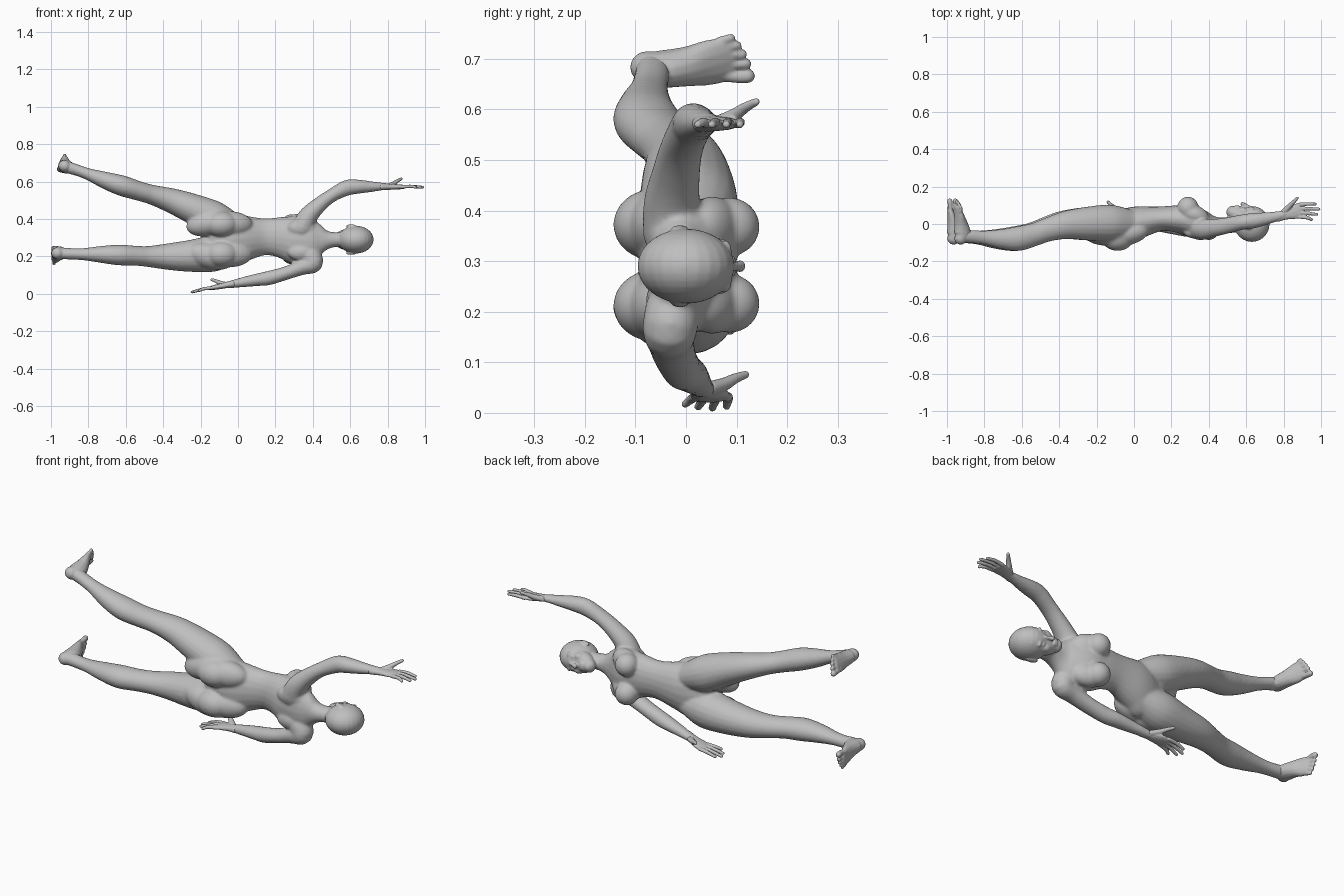
import bpy, bmesh, math
from mathutils import Vector, Matrix

V = Vector
grey = bpy.data.materials.new("plain grey")
grey.diffuse_color = (0.52, 0.52, 0.52, 1)


def spline(rows, n=5):
    """Catmull-Rom through rows of equal length"""
    out = []
    for i in range(len(rows) - 1):
        a, b, c, d = (rows[min(max(i + k, 0), len(rows) - 1)] for k in (-1, 0, 1, 2))
        for s in range(n):
            t = s / n
            out.append([0.5 * (2 * q + (r - p) * t + (2 * p - 5 * q + 4 * r - w) * t * t
                               + (3 * q - p - 3 * r + w) * t ** 3) for p, q, r, w in zip(a, b, c, d)])
    return out + [list(rows[-1])]


def tube(bm, rows, up=V((0, 1, 0)), sides=20, cap=1.0):
    """Closed loft: rows are x, y, z, radius along up, radius across"""
    rows = spline(rows)
    pts = [V(r[:3]) for r in rows]
    rings = []
    for i, r in enumerate(rows):
        d = (pts[min(i + 1, len(pts) - 1)] - pts[max(i - 1, 0)]).normalized()
        u = (up - d * up.dot(d)).normalized()
        rings.append((pts[i], u, d.cross(u), r[3], r[4], d))

    def dome(ring, sgn):
        p, u, v, a, b, d = ring
        return [(p + d * sgn * cap * min(a, b) * math.sin(t), u, v, a * math.cos(t), b * math.cos(t), d)
                for t in (0.4, 0.8, 1.15, 1.45)]
    rings = dome(rings[0], -1)[::-1] + rings + dome(rings[-1], 1)
    loops = []
    for p, u, v, a, b, _ in rings:
        loops.append([bm.verts.new(p + u * a * math.cos(k * math.tau / sides) + v * b * math.sin(k * math.tau / sides))
                      for k in range(sides)])
    for l, m in zip(loops, loops[1:]):
        for k in range(sides):
            j = (k + 1) % sides
            bm.faces.new((l[k], l[j], m[j], m[k]))
    bm.faces.new(loops[0][::-1])
    bm.faces.new(loops[-1])


def ball(bm, c, r, tilt=0.0, axis='Z'):
    """Ellipsoid, tilted about one axis"""
    m = Matrix.Translation(c) @ Matrix.Rotation(tilt, 4, axis) @ Matrix.Diagonal((*r, 1))
    bmesh.ops.create_uvsphere(bm, u_segments=24, v_segments=16, radius=1, matrix=m)


def finish(bm, name, voxel, smooth):
    """Fuse the overlapping volumes into one skin"""
    bmesh.ops.recalc_face_normals(bm, faces=bm.faces)
    me = bpy.data.meshes.new(name)
    bm.to_mesh(me)
    bm.free()
    me.materials.append(grey)
    ob = bpy.data.objects.new(name, me)
    bpy.context.collection.objects.link(ob)
    r = ob.modifiers.new("fuse", 'REMESH')
    r.mode, r.voxel_size, r.use_smooth_shade = 'VOXEL', voxel, True
    s = ob.modifiers.new("soften", 'SMOOTH')
    s.factor, s.iterations = 0.5, smooth


# ---- torso, arms and legs
bm = bmesh.new()
tube(bm, [(-.10, -.01, .295, .075, .10), (-.04, -.005, .29, .088, .145), (.03, .01, .297, .086, .126),
          (.14, .028, .305, .066, .099), (.23, .027, .302, .073, .110), (.31, .014, .290, .083, .130),
          (.39, -.008, .287, .068, .122), (.435, -.012, .288, .052, .088), (.475, -.01, .288, .045, .052),
          (.52, -.005, .29, .043, .040), (.60, .005, .29, .045, .042)])
for s, z in ((-1, .216), (1, .368)):
    ball(bm, (.288, .086, z), (.058, .060, .058))                       # chest
    ball(bm, (.320, .052, z), (.085, .050, .060), -.35)                 # upper slope of chest
    ball(bm, (-.088, -.066, z + s * .004), (.090, .078, .070))          # seat
    ball(bm, (-.050, -.050, z + s * .004), (.130, .066, .070), .15)     # seat into the back
    ball(bm, (-.150, -.042, z + s * .014), (.130, .074, .070), s * -.25, 'Y')  # seat into the thigh
    ball(bm, (.34, -.045, .287 + s * .065), (.075, .034, .045))         # shoulder blade
# raised leg
tube(bm, [(-.03, .0, .365, .08, .07), (-.13, .005, .405, .098, .092), (-.25, .002, .458, .090, .080),
          (-.36, -.005, .500, .076, .066), (-.46, -.03, .530, .064, .053), (-.53, -.055, .550, .062, .052),
          (-.62, -.078, .578, .066, .055), (-.71, -.080, .607, .053, .046), (-.80, -.073, .640, .038, .032),
          (-.875, -.067, .667, .035, .030), (-.915, -.066, .681, .034, .030)])
# lower leg
tube(bm, [(-.03, .0, .225, .08, .07), (-.13, .005, .215, .098, .096), (-.25, .002, .203, .090, .086),
          (-.38, -.005, .199, .076, .070), (-.48, -.03, .200, .064, .056), (-.55, -.055, .204, .062, .053),
          (-.64, -.078, .208, .066, .055), (-.74, -.080, .211, .053, .044), (-.83, -.073, .212, .038, .032),
          (-.91, -.067, .214, .035, .030), (-.95, -.066, .215, .034, .030)])
# raised arm
tube(bm, [(.345, -.025, .355, .060, .060), (.375, -.028, .415, .056, .052), (.43, -.020, .472, .048, .042),
          (.50, -.008, .525, .043, .036), (.58, .010, .566, .041, .042), (.64, .018, .573, .041, .038),
          (.71, .030, .573, .033, .029), (.78, .045, .574, .025, .019), (.82, .058, .574, .024, .014)])
# lowered arm
tube(bm, [(.385, -.025, .205, .056, .058), (.400, -.032, .165, .054, .054), (.34, -.030, .142, .047, .042),
          (.26, -.022, .112, .043, .036), (.17, -.008, .086, .040, .038), (.11, .004, .076, .040, .034),
          (.03, .018, .063, .032, .027), (-.05, .032, .049, .025, .019), (-.09, .040, .042, .024, .014)])
finish(bm, "body", .0065, 8)


# ---- hands
def hand(name, wrist, d, n):
    bm = bmesh.new()
    y = V((0, 1, 0))
    P = lambda a, b, c=0.0: wrist + d * a + y * b + n * c

    def rod(*rows):
        tube(bm, [(*P(a, b, c), r, s) for a, b, c, r, s in rows], sides=12)
    rod((-.03, -.015, 0, .023, .018), (.01, -.002, 0, .027, .016), (.06, .012, 0, .040, .014), (.09, .016, 0, .040, .011))
    for i, (l, spread) in enumerate([(.163, -.036), (.192, -.010), (.203, .018), (.184, .046)]):
        b0 = -.016 + .0215 * i
        rod((.085, b0, 0, .0105, .0095), (.13, (b0 + spread) / 2 + .002, .003, .0098, .009), (l - .008, spread, -.002, .008, .0075))
    rod((.005, .014, .002, .016, .014), (.035, .042, .016, .014, .013), (.058, .064, .032, .011, .010), (.078, .084, .043, .008, .008))
    finish(bm, name, .0035, 3)


hand("raised_hand", V((.795, .050, .572)), V((1, .06, 0)).normalized(), V((0, 0, 1)))
hand("lowered_hand", V((-.055, .034, .048)), V((-1, 0, -.19)).normalized(), V((-.19, 0, 1)).normalized())


# ---- feet
def foot(name, ankle, d, out):
    """d points down the leg to the sole, out to the little toe"""
    bm = bmesh.new()
    P = lambda y, o, h: V((ankle[0], y, ankle[1])) + d * h + out * o

    def rod(*rows, up=d):
        tube(bm, [(*P(y, o, h), r, s) for y, o, h, r, s in rows], up=up, sides=14)
    rod((-.078, .0, .010, .034, .032), (-.05, .0, .000, .046, .036), (.0, .002, .008, .036, .040),
        (.045, .006, .020, .024, .047), (.085, .010, .030, .014, .046))
    rod((-.067, .0, -.06, .032, .028), (-.066, .0, -.03, .034, .030), (-.064, .0, .0, .036, .031), up=V((0, 1, 0)))
    rod((-.05, .0, -.022, .022, .025), (-.01, .003, .0, .024, .030), (.03, .005, .014, .018, .034))  # instep
    for i, (tip, r) in enumerate([(.122, .0145), (.119, .0105), (.111, .010), (.101, .0095), (.089, .009)]):
        o = (-.026, .000, .020, .038, .054)[i]
        rod((.065, o * .85 + .002, .028, r, r), ((tip + .075) / 2, o, .027, r * .9, r * .9), (tip, o, .030, r, r))
    finish(bm, name, .004, 4)


foot("raised_foot", (-.918, .680), V((-.937, 0, .35)), V((.35, 0, .937)))
foot("lower_foot", (-.955, .217), V((-1, 0, .0)), V((.0, 0, -1)))

# ---- head with face
bm = bmesh.new()
ball(bm, (.630, .000, .29), (.095, .096, .074))           # skull
tube(bm, [(.650, .040, .29, .050, .060), (.60, .042, .29, .050, .060),
          (.555, .050, .29, .046, .051), (.528, .062, .29, .034, .035)])  # face and jaw
ball(bm, (.523, .080, .29), (.018, .017, .022))           # chin
tube(bm, [(.625, .086, .29, .009, .008), (.597, .099, .29, .011, .009), (.580, .107, .29, .011, .013)], sides=12)  # nose
for h, r in ((.556, .007), (.545, .008)):
    ball(bm, (h, .090, .29), (r, .011, .022))             # lips
for s in (-1, 1):
    ball(bm, (.612, .081, .29 + s * .029), (.008, .009, .014))          # eye
    ball(bm, (.634, .078, .29 + s * .028), (.010, .013, .024))          # brow
    ball(bm, (.585, .066, .29 + s * .034), (.026, .022, .021))          # cheek
    ball(bm, (.605, -.012, .29 + s * .073), (.030, .016, .008), -.3)    # ear
tube(bm, [(.50, -.005, .29, .042, .039), (.60, .005, .29, .045, .042)])  # top of neck
finish(bm, "head", .004, 6)
